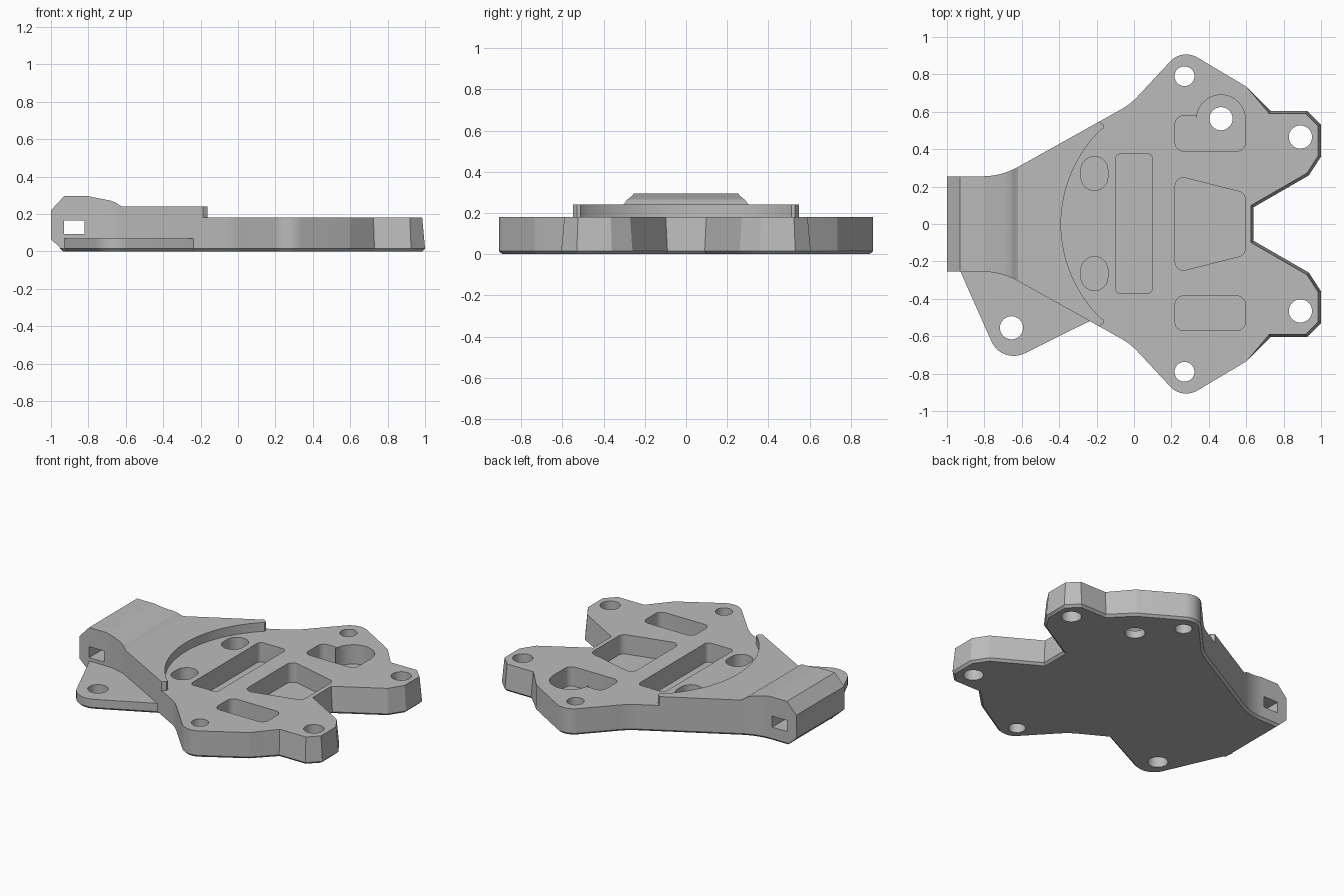
import bpy, bmesh, math
from mathutils import Vector

if "Cube" in bpy.data.objects:
    bpy.data.objects.remove(bpy.data.objects["Cube"])

grey = bpy.data.materials.new("light_grey")
grey.use_nodes = True
COLOUR = (0.5, 0.5, 0.5, 1)
grey.diffuse_color = COLOUR
grey.node_tree.nodes["Principled BSDF"].inputs["Base Color"].default_value = COLOUR


def rounded(corners, steps=10):
    """Turn (x, y, radius) corners into an outline with filleted corners."""
    out = []
    for i, (x, y, r) in enumerate(corners):
        p = Vector((x, y))
        if r == 0:
            out.append(p)
            continue
        a = (Vector(corners[i - 1][:2]) - p).normalized()
        b = (Vector(corners[(i + 1) % len(corners)][:2]) - p).normalized()
        half = a.angle(b) / 2
        centre = p + (a + b).normalized() * r / math.sin(half)
        start = p + a * r / math.tan(half) - centre
        end = p + b * r / math.tan(half) - centre
        sweep = math.atan2(start.cross(end), start.dot(end))
        for k in range(steps + 1):
            t = sweep * k / steps
            c, s = math.cos(t), math.sin(t)
            out.append(centre + Vector((start.x * c - start.y * s, start.x * s + start.y * c)))
    return out


def inset(outline, d, rule=lambda p: True):
    """Move the outline inwards by d wherever the rule holds."""
    n = len(outline)
    side = math.copysign(1, sum(outline[i - 1].cross(outline[i]) for i in range(n)))
    out = []
    for i, p in enumerate(outline):
        e1 = (p - outline[i - 1]).normalized()
        e2 = (outline[(i + 1) % n] - p).normalized()
        n1, n2 = Vector((-e1.y, e1.x)) * side, Vector((-e2.y, e2.x)) * side
        out.append(p + (n1 + n2) * d / (1 + n1.dot(n2)) if rule(p) else p.copy())
    return out


def loft(name, rings):
    """Solid through a stack of (outline, z) rings."""
    bm = bmesh.new()
    loops = [[bm.verts.new((p[0], p[1], z)) for p in o] for o, z in rings]
    bm.faces.new(loops[0])
    bm.faces.new(loops[-1])
    for lo, hi in zip(loops, loops[1:]):
        for i in range(len(lo)):
            bm.faces.new((lo[i - 1], lo[i], hi[i], hi[i - 1]))
    bmesh.ops.recalc_face_normals(bm, faces=bm.faces)
    mesh = bpy.data.meshes.new(name)
    bm.to_mesh(mesh)
    bm.free()
    mesh.materials.append(grey)
    ob = bpy.data.objects.new(name, mesh)
    bpy.context.collection.objects.link(ob)
    return ob


def combine(ob, tool, operation="DIFFERENCE"):
    """Apply a boolean and drop the tool."""
    mod = ob.modifiers.new("bool", "BOOLEAN")
    mod.operation, mod.object, mod.solver = operation, tool, "EXACT"
    deps = bpy.context.evaluated_depsgraph_get()
    mesh = bpy.data.meshes.new_from_object(ob.evaluated_get(deps))
    ob.modifiers.clear()
    ob.data = mesh
    bpy.data.objects.remove(tool)


def circle(x, y, r, n=32):
    return [Vector((x + r * math.cos(math.tau * k / n), y + r * math.sin(math.tau * k / n)))
            for k in range(n)]


def box(x0, x1, y0, y1, r=0):
    return rounded([(x0, y0, r), (x1, y0, r), (x1, y1, r), (x0, y1, r)])


DECK, FLOOR, EDGE = 0.18, 0.05, 0.015

# Main plate: neck, side lobes and two drafted arms, chamfered underneath
half = [(-1, .255, 0), (-.71, .255, .39), (-.02, .64, .35), (.258, .938, .115),
        (.6, .735, .05), (.73, .605, 0), (.925, .605, 0), (1, .53, 0), (1, .36, 0),
        (.935, .26, 0), (.64, .09, 0)]
outline = rounded(half + [(x, -y, r) for x, y, r in reversed(half)])
drafted = inset(outline, EDGE, lambda p: p.x > .7 or (p.x > .6 and abs(p.y) < .2))
plate = loft("mounting_plate", [(inset(outline, EDGE), 0), (outline, EDGE),
                                (drafted, DECK), (drafted, .32)])

# Lower the deck right of the curved step
arc = [(.31 - .7 * math.cos(a), .7 * math.sin(a))
       for a in (math.radians(-45.6 + 91.2 * k / 32) for k in range(33))]
tip = [(-.163, .512), (-.163, .53), (-.19, .55), (-.19, 1.2), (1.2, 1.2)]
deck = arc + tip + [(x, -y) for x, y in reversed(tip)]
combine(plate, loft("deck_cutter", [(deck, DECK), (deck, .5)]))

# Side profile of the neck, swept across y
profile = [(-1, .065), (-.93, 0), (-.93, -.1), (1.2, -.1), (1.2, .24), (-.62, .24),
           (-.635, .248), (-.655, .262), (-.68, .271), (-.8, .295), (-.93, .295), (-1, .22)]
envelope = loft("profile_cutter", [(profile, -1.2), (profile, 1.2)])
for v in envelope.data.vertices:
    v.co = (v.co.x, -v.co.z, v.co.y)
combine(plate, envelope, "INTERSECT")

# Thin side flange
flange = rounded([(-.952, -.2, 0), (-.707, -.752, .13), (-.15, -.476, 0),
                  (-.3, -.25, 0), (-.8, -.1, 0)])
combine(plate, loft("side_flange", [(inset(flange, EDGE), 0), (flange, EDGE), (flange, .07)]),
        "UNION")

# Blind pockets in the deck
pockets = [box(-.1, .1, -.37, .375, .03),
           box(.22, .595, -.57, -.385, .045),
           rounded([(.22, -.26, .045), (.595, -.165, .045), (.595, .165, .045), (.22, .26, .045)]),
           rounded([(.22, .39, .045), (.595, .39, .045), (.595, .69, .129), (.335, .69, .129),
                    (.335, .578, 0), (.22, .578, .045)])]
pockets += [box(-.283, -.14, y - .09, y + .09, .07) for y in (-.265, .27)]
for o in pockets:
    combine(plate, loft("pocket_cutter", [(o, FLOOR), (o, .4)]))

# Screw holes
for x, y, r in [(.27, .79, .053), (.27, -.79, .053), (.89, .465, .062),
                (.89, -.465, .062), (.465, .563, .062), (-.655, -.555, .062)]:
    o = circle(x, y, r)
    combine(plate, loft("hole_cutter", [(o, -.1), (o, .4)]))

# Rectangular slot through the neck
slot = loft("slot_cutter", [(box(-.93, -.82, -.5, .5), .092), (box(-.93, -.82, -.5, .5), .166)])
combine(plate, slot)

bpy.ops.object.select_all(action="DESELECT")
plate.select_set(True)
bpy.context.view_layer.objects.active = plate
bpy.ops.object.shade_smooth_by_angle(angle=math.radians(25))
